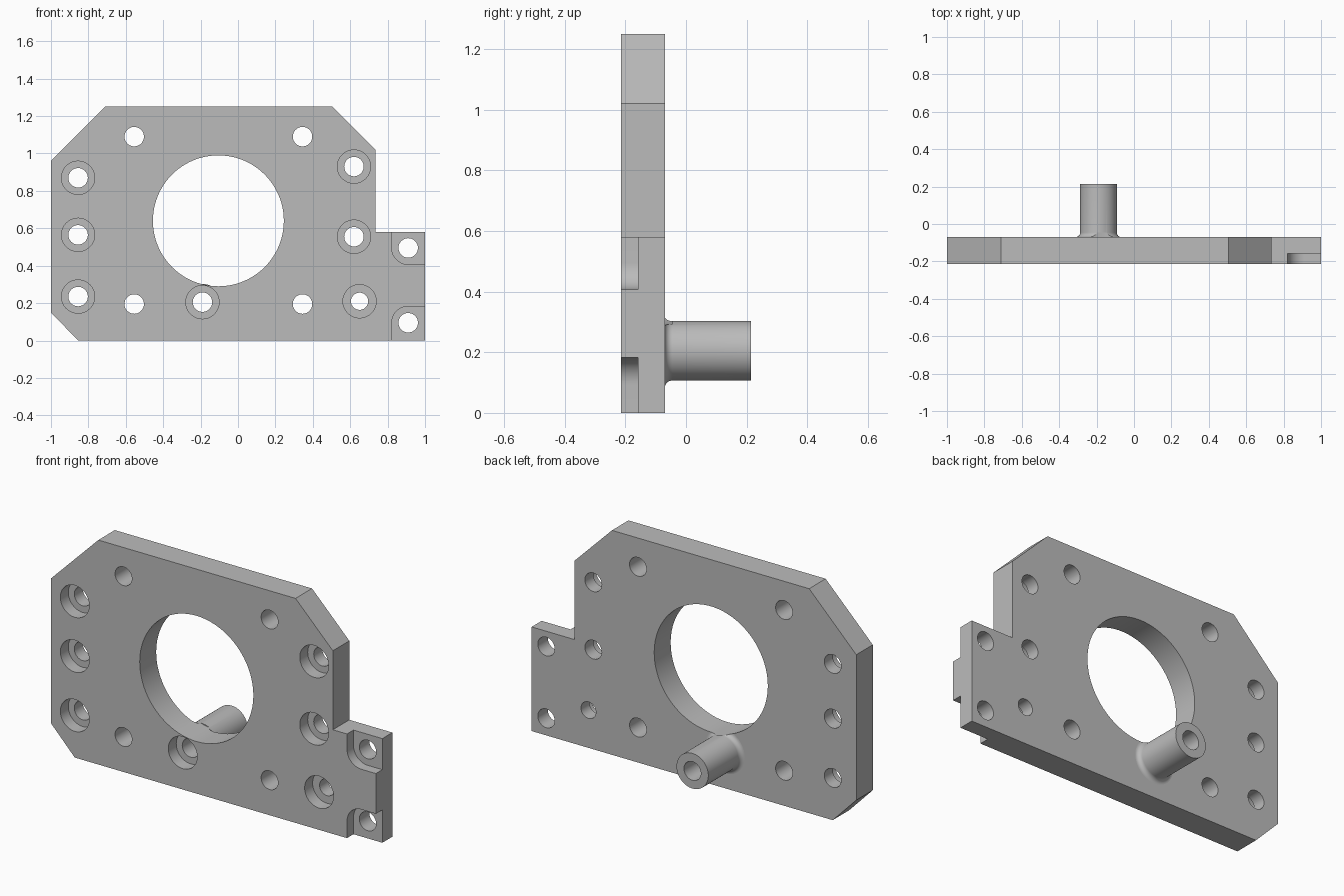
import bpy, bmesh, math
from mathutils import Vector

FRONT, BACK, END = -0.215, -0.07, 0.215

if "Cube" in bpy.data.objects:
    bpy.data.objects.remove(bpy.data.objects["Cube"], do_unlink=True)

grey = bpy.data.materials.new("machined grey")
grey.use_nodes = True
colour = (0.5, 0.5, 0.5, 1)
grey.diffuse_color = colour
grey.node_tree.nodes["Principled BSDF"].inputs["Base Color"].default_value = colour


def finish(name, bm):
    bmesh.ops.recalc_face_normals(bm, faces=bm.faces)
    mesh = bpy.data.meshes.new(name)
    bm.to_mesh(mesh)
    bm.free()
    mesh.materials.append(grey)
    ob = bpy.data.objects.new(name, mesh)
    bpy.context.collection.objects.link(ob)
    return ob


def slab(name, outline, y0, y1):
    """Extrude an x-z outline from y0 to y1."""
    bm = bmesh.new()
    face = bm.faces.new([bm.verts.new((x, y0, z)) for x, z in outline])
    out = bmesh.ops.extrude_face_region(bm, geom=[face])
    moved = [v for v in out["geom"] if isinstance(v, bmesh.types.BMVert)]
    bmesh.ops.translate(bm, verts=moved, vec=(0, y1 - y0, 0))
    return finish(name, bm)


def turned(name, x, z, profile, sides=48):
    """Closed solid turned about a y axis; profile holds (radius, y)."""
    bm = bmesh.new()
    rings = []
    for r, y in profile:
        angles = [math.tau * i / sides for i in range(sides)]
        rings.append([bm.verts.new((x + r * math.cos(a), y, z + r * math.sin(a)))
                      for a in angles])
    for a, b in zip(rings, rings[1:]):
        for i in range(sides):
            j = (i + 1) % sides
            bm.faces.new((a[i], a[j], b[j], b[i]))
    bm.faces.new(rings[0])
    bm.faces.new(rings[-1])
    return finish(name, bm)


def combine(target, tool, operation):
    mod = target.modifiers.new("join", "BOOLEAN")
    mod.operation, mod.solver, mod.object = operation, "EXACT", tool
    bpy.context.view_layer.objects.active = target
    bpy.ops.object.modifier_apply(modifier=mod.name)
    bpy.data.objects.remove(tool, do_unlink=True)


# Plate with chamfered corners and side tab
plate = slab("mounting_plate", [
    (-1, 0.15), (-0.855, 0), (1, 0), (1, 0.58), (0.735, 0.58),
    (0.735, 1.02), (0.505, 1.25), (-0.71, 1.25), (-1, 0.96)], FRONT, BACK)

# Rear spigot with a fillet at its root
BOSS_X, BOSS_Z, BOSS_R, FILLET = -0.19, 0.205, 0.098, 0.025
profile = [(BOSS_R + FILLET, BACK - 0.02)]
for i in range(9):
    a = math.pi / 2 * i / 8
    profile.append((BOSS_R + FILLET * (1 - math.sin(a)), BACK + FILLET * (1 - math.cos(a))))
profile.append((BOSS_R, END))
combine(plate, turned("spigot", BOSS_X, BOSS_Z, profile, 64), "UNION")

# Large central opening, also trimming the fillet
combine(plate, turned("opening", -0.105, 0.64,
                      [(0.35, -0.4), (0.35, BACK + FILLET)], 96), "DIFFERENCE")

# Counterbored screw holes, one running on through the spigot
for x, z, r in [(-0.855, 0.87, 0.052), (-0.855, 0.565, 0.052), (-0.855, 0.235, 0.052),
                (0.62, 0.93, 0.052), (0.62, 0.555, 0.052), (0.65, 0.21, 0.046),
                (BOSS_X, BOSS_Z, 0.052)]:
    step = FRONT + 0.07
    bore = turned("bore", x, z, [(0.089, -0.4), (0.089, step), (r, step), (r, 0.4)])
    combine(plate, bore, "DIFFERENCE")

# Rounded pockets in the front of the tab
for z, side in [(0.495, 1), (0.095, -1)]:
    arc = [math.pi + math.pi / 2 * i / 12 for i in range(13)]
    outline = [(0.91 + 0.088 * math.cos(a), z + side * 0.088 * math.sin(a)) for a in arc]
    outline += [(1.1, z - side * 0.088), (1.1, z + side * 0.2), (0.822, z + side * 0.2)]
    combine(plate, slab("pocket", outline, -0.4, FRONT + 0.057), "DIFFERENCE")

# Plain through holes in the plate and tab
plain = [(x, z) for x in (-0.555, 0.345) for z in (0.195, 1.09)]
for x, z in plain + [(0.91, 0.495), (0.91, 0.095)]:
    combine(plate, turned("hole", x, z, [(0.052, -0.4), (0.052, 0.4)]), "DIFFERENCE")

# Smooth the round walls, keep the edges crisp
bpy.ops.object.select_all(action="DESELECT")
plate.select_set(True)
bpy.context.view_layer.objects.active = plate
bpy.ops.object.shade_smooth_by_angle(angle=math.radians(30))
